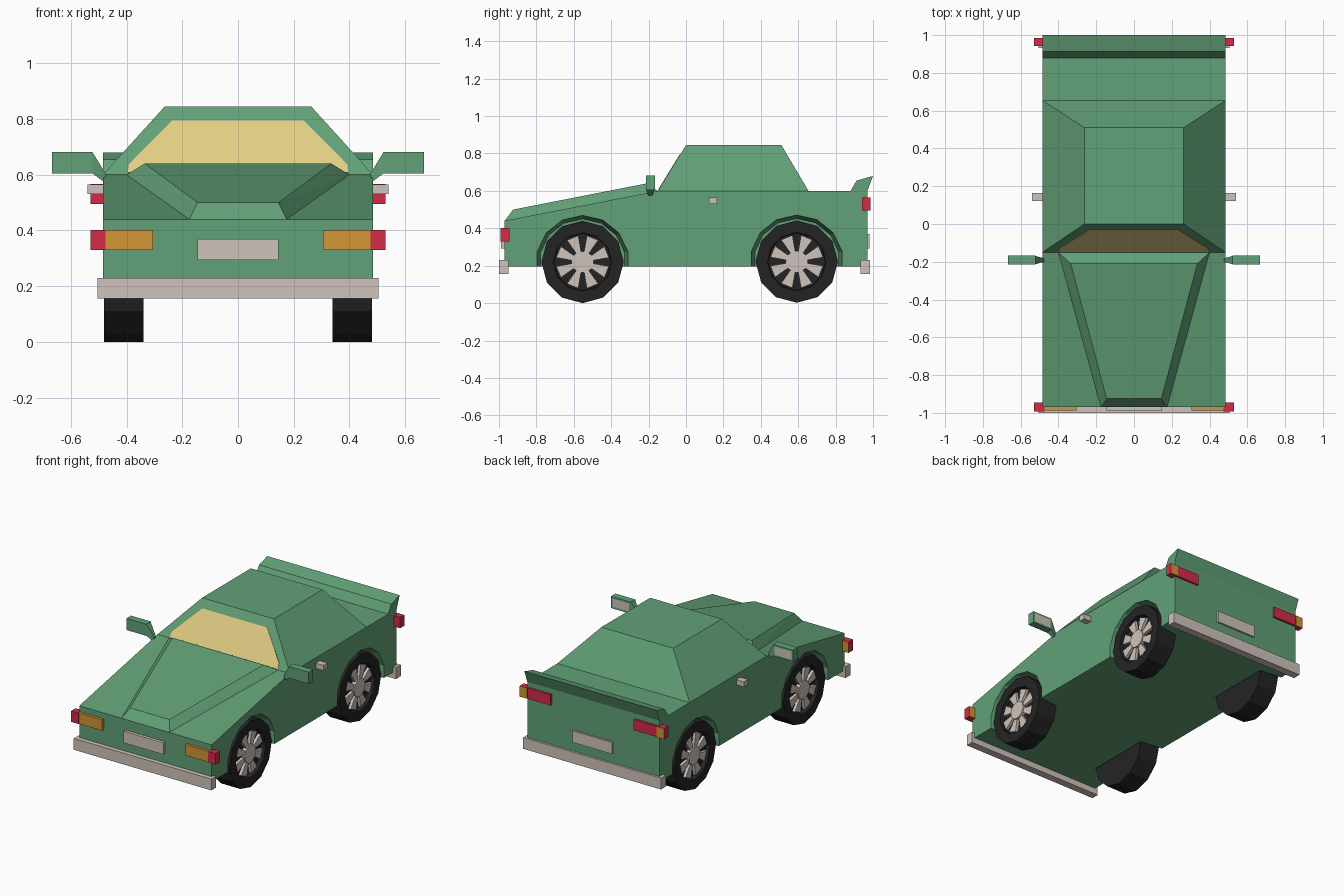
import bpy, bmesh, math
from mathutils import Vector

if "Cube" in bpy.data.objects:
    bpy.data.objects.remove(bpy.data.objects["Cube"])


def material(name, rgb):
    lin = [((c / 255 + 0.055) / 1.055) ** 2.4 for c in rgb]
    m = bpy.data.materials.new(name)
    m.diffuse_color = (*lin, 1)
    m.use_nodes = True
    m.node_tree.nodes["Principled BSDF"].inputs["Base Color"].default_value = m.diffuse_color
    return m


GREEN = material("green paint", (98, 161, 119))
GREY = material("pale trim", (208, 196, 188))
RED = material("red lens", (210, 44, 70))
ORANGE = material("orange lens", (210, 150, 54))
GLASS = material("yellow glass", (226, 206, 132))
BLACK = material("black rubber", (36, 36, 36))


def finish(name, bm, *mats):
    bmesh.ops.recalc_face_normals(bm, faces=bm.faces[:])
    me = bpy.data.meshes.new(name)
    bm.to_mesh(me)
    bm.free()
    ob = bpy.data.objects.new(name, me)
    for m in mats:
        me.materials.append(m)
    bpy.context.collection.objects.link(ob)
    return ob


def prism_bm(pts, x0, x1, scale=1.0, centre=(0, 0)):
    """Side profile (y, z) swept from x0 to x1, optionally tapered."""
    bm = bmesh.new()
    cy, cz = centre
    a = [bm.verts.new((x0, y, z)) for y, z in pts]
    b = [bm.verts.new((x1, cy + (y - cy) * scale, cz + (z - cz) * scale)) for y, z in pts]
    bm.faces.new(a)
    bm.faces.new(b)
    for i in range(len(pts)):
        j = (i + 1) % len(pts)
        bm.faces.new((a[i], a[j], b[j], b[i]))
    bmesh.ops.recalc_face_normals(bm, faces=bm.faces[:])
    return bm


def hull_bm(pts):
    bm = bmesh.new()
    for p in pts:
        bm.verts.new(p)
    bmesh.ops.convex_hull(bm, input=bm.verts[:])
    bmesh.ops.dissolve_limit(bm, angle_limit=0.01, verts=bm.verts[:], edges=bm.edges[:])
    bmesh.ops.recalc_face_normals(bm, faces=bm.faces[:])
    return bm


def box_bm(xs, ys, zs):
    return hull_bm([(x, y, z) for x in xs for y in ys for z in zs])


def circle(cy, cz, r, n, turn=0.0):
    return [(cy + r * math.cos(turn + i * math.tau / n),
             cz + r * math.sin(turn + i * math.tau / n)) for i in range(n)]


W = 0.485
AXLES = {"front": (-0.553, 0.22), "rear": (0.592, 0.222)}

# Lower body with the rear spoiler in its profile
body = finish("body", prism_bm([
    (-0.97, 0.195), (-0.97, 0.44), (-0.15, 0.60), (0.88, 0.60), (0.912, 0.655),
    (1.0, 0.68), (0.97, 0.60), (0.97, 0.195)], -W, W), GREEN)

# Wheel arches cut into the body
for end, (cy, cz) in AXLES.items():
    for s in (-1, 1):
        cutter = finish("arch_cutter", prism_bm(
            circle(cy, cz, 0.25, 14, math.pi / 14), s * (W + 0.01), s * 0.33, 0.92, (cy, cz)), GREEN)
        cutter.hide_render = True
        mod = body.modifiers.new("arch", "BOOLEAN")
        mod.operation = "DIFFERENCE"
        mod.solver = "EXACT"
        mod.object = cutter
        bpy.context.view_layer.objects.active = body
        bpy.ops.object.modifier_apply(modifier=mod.name)
        bpy.data.objects.remove(cutter)

# Raised hood and cabin
finish("hood", hull_bm([(s * x, y, z) for s in (-1, 1) for x, y, z in (
    (0.175, -0.97, 0.44), (0.40, -0.15, 0.60), (0.145, -0.925, 0.50), (0.335, -0.21, 0.64))]), GREEN)
finish("cabin", hull_bm([(s * x, y, z) for s in (-1, 1) for x, y, z in (
    (W, -0.15, 0.60), (W, 0.655, 0.60), (0.263, 0.0, 0.845), (0.263, 0.51, 0.845))]), GREEN)

# Windshield plate lying on the sloped cabin front
n = Vector((0, -0.245, 0.15)).normalized() * 0.003
finish("windshield", hull_bm([
    Vector((s * x, -0.15 + (z - 0.60) * 0.15 / 0.245, z)) + n * k
    for s in (-1, 1) for k in (-1, 1)
    for x, z in ((0.395, 0.606), (0.393, 0.635), (0.237, 0.793))]), GLASS)

# Bumpers and number plates
finish("front_bumper", box_bm((-0.505, 0.505), (-1.0, -0.95), (0.155, 0.23)), GREY)
finish("rear_bumper", box_bm((-0.505, 0.505), (0.932, 0.984), (0.155, 0.23)), GREY)
finish("front_plate", box_bm((-0.145, 0.145), (-0.99, -0.96), (0.293, 0.37)), GREY)
finish("rear_plate", box_bm((-0.145, 0.145), (0.96, 0.982), (0.293, 0.37)), GREY)

for s, side in ((-1, "left"), (1, "right")):
    # Lamps: flat lens plus a corner block whose rearward face is orange
    for end, ys, cs, zs, mat in (
            ("front", (-0.988, -0.96), (-0.992, -0.945), (0.33, 0.402), ORANGE),
            ("rear", (0.96, 0.984), (0.942, 0.986), (0.495, 0.566), RED)):
        finish(f"{end}_lamp_{side}", box_bm((s * 0.305, s * 0.475), ys, zs), mat)
        bm = box_bm((s * 0.475, s * 0.53), cs, zs)
        for f in bm.faces:
            f.material_index = int(f.normal.y > 0.9)
        finish(f"{end}_corner_lamp_{side}", bm, RED, ORANGE)

    # Door handle
    finish(f"door_handle_{side}", box_bm((s * 0.47, s * 0.54), (0.122, 0.165), (0.53, 0.565)), GREY)

    # Wing mirror with inset glass, and its tapered stalk
    bm = box_bm((s * 0.522, s * 0.668), (-0.215, -0.167), (0.605, 0.682))
    back = [f for f in bm.faces if f.normal.y > 0.9]
    bmesh.ops.inset_individual(bm, faces=back, thickness=0.016)
    back[0].material_index = 1
    finish(f"mirror_{side}", bm, GREEN, GREY)
    finish(f"mirror_stalk_{side}", hull_bm([(s * x, y, z) for x, ys, zs in (
        (0.523, (-0.213, -0.169), (0.605, 0.682)), (0.476, (-0.2, -0.182), (0.57, 0.605)))
        for y in ys for z in zs]), GREEN)

    for end, (cy, cz) in AXLES.items():
        # Tyre with a recessed outer face
        bm = prism_bm(circle(cy, cz, 0.22, 12), s * 0.34, s * 0.481)
        outer = [f for f in bm.faces if f.normal.x * s > 0.9]
        bmesh.ops.inset_individual(bm, faces=outer, thickness=0.064)
        bmesh.ops.inset_individual(bm, faces=outer, thickness=0.003, depth=-0.03)
        finish(f"{end}_tyre_{side}", bm, BLACK)

        # Hub and eight flared spokes
        finish(f"{end}_hub_{side}", prism_bm(circle(cy, cz, 0.06, 10), s * 0.44, s * 0.478), GREY)
        for i in range(8):
            a = (i + 0.5) * math.tau / 8
            pts = [(cy + r * math.cos(a + d), cz + r * math.sin(a + d)) for r, d in (
                (0.05, -0.25), (0.143, -0.23), (0.143, 0.23), (0.05, 0.25))]
            finish(f"{end}_spoke_{side}_{i + 1}", prism_bm(pts, s * 0.445, s * 0.47), GREY)
